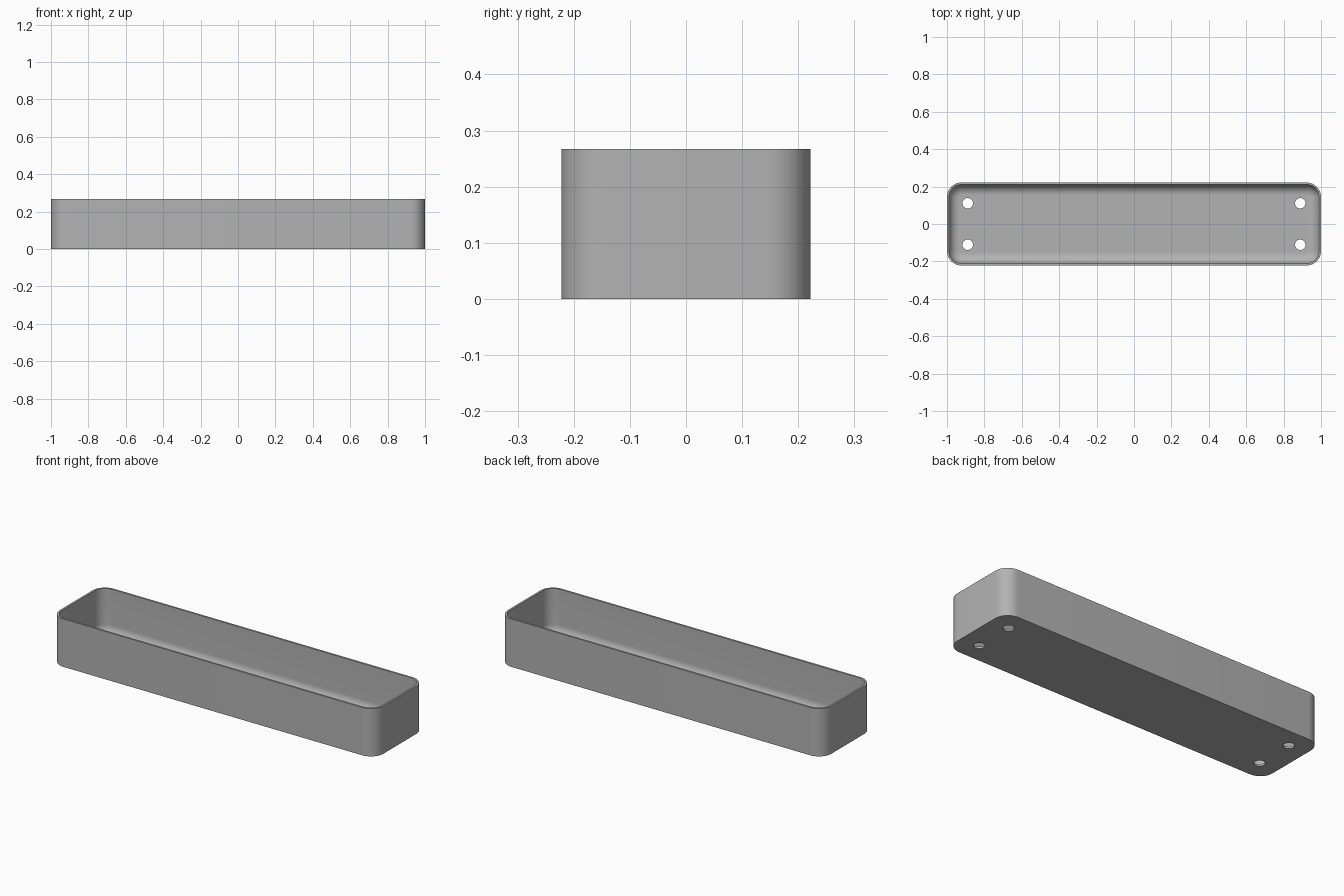
import bpy, bmesh
from math import sin, cos, pi

if "Cube" in bpy.data.objects:
    bpy.data.objects.remove(bpy.data.objects["Cube"])

HALF_X, HALF_Y, HEIGHT = 1.0, 0.222, 0.267
CORNER, WALL, FILLET = 0.078, 0.011, 0.056
HOLE_X, HOLE_Y, HOLE_R = 0.889, 0.111, 0.028
STEPS = 12

gray = bpy.data.materials.new("plain gray")
gray.use_nodes = True
color = (0.45, 0.45, 0.45, 1)
gray.diffuse_color = color
gray.node_tree.nodes["Principled BSDF"].inputs["Base Color"].default_value = color


def rounded_ring(bm, inset, z):
    """Loop of vertices around a rounded rectangle, offset inward."""
    r = CORNER - inset
    verts = []
    for quarter, (sx, sy) in enumerate([(1, 1), (-1, 1), (-1, -1), (1, -1)]):
        for i in range(STEPS + 1):
            a = (quarter + i / STEPS) * pi / 2
            verts.append(bm.verts.new((sx * (HALF_X - CORNER) + r * cos(a),
                                       sy * (HALF_Y - CORNER) + r * sin(a), z)))
    return verts


# Tray section: outer wall, rim, inner wall, then the rounded floor edge
section = [(0, 0), (0, HEIGHT), (WALL, HEIGHT)]
for i in range(STEPS + 1):
    a = i / STEPS * pi / 2
    section.append((WALL + FILLET * (1 - cos(a)), WALL + FILLET * (1 - sin(a))))

bm = bmesh.new()
rings = [rounded_ring(bm, inset, z) for inset, z in section]
for low, high in zip(rings, rings[1:]):
    for i in range(len(low)):
        j = (i + 1) % len(low)
        bm.faces.new((low[i], low[j], high[j], high[i]))
bm.faces.new(rings[0][::-1])
bm.faces.new(rings[-1])
bmesh.ops.recalc_face_normals(bm, faces=bm.faces)
mesh = bpy.data.meshes.new("tray")
bm.to_mesh(mesh)
bm.free()
tray = bpy.data.objects.new("tray", mesh)
bpy.context.collection.objects.link(tray)
mesh.materials.append(gray)

# Four drain holes through the floor
for sx in (-1, 1):
    for sy in (-1, 1):
        bpy.ops.mesh.primitive_cylinder_add(vertices=32, radius=HOLE_R, depth=0.1,
                                            location=(sx * HOLE_X, sy * HOLE_Y, 0))
        cutter = bpy.context.object
        cutter.name = "hole_cutter"
        cutter.data.materials.append(gray)
        cutter.hide_render = True
        cut = tray.modifiers.new("drain hole", "BOOLEAN")
        cut.operation, cut.solver, cut.object = "DIFFERENCE", "EXACT", cutter
        bpy.ops.object.select_all(action="DESELECT")
        tray.select_set(True)
        bpy.context.view_layer.objects.active = tray
        bpy.ops.object.modifier_apply(modifier=cut.name)
        bpy.data.objects.remove(cutter)

bpy.ops.object.shade_smooth_by_angle()
